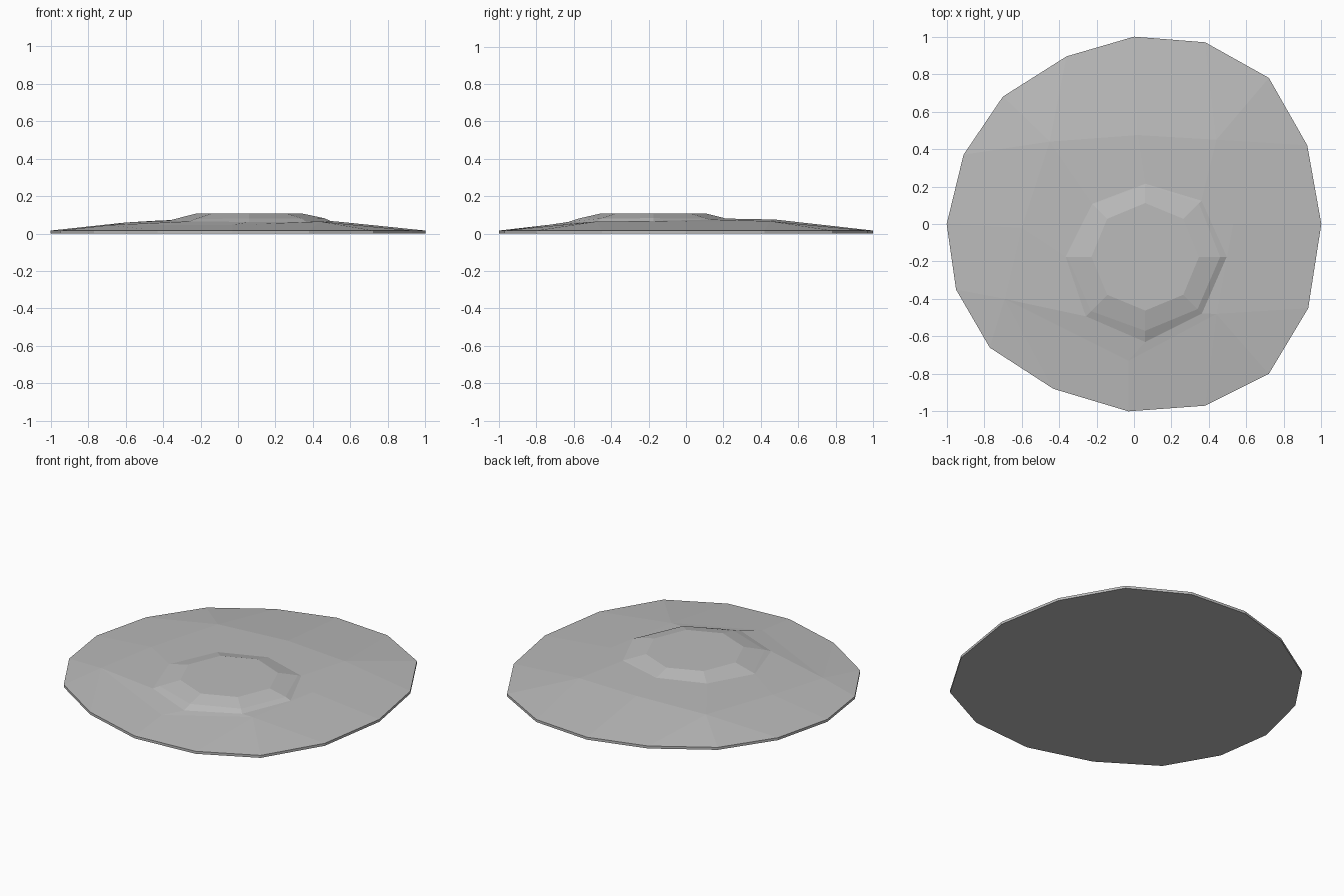
import bpy
import bmesh
from math import cos, sin, pi

old = bpy.data.objects.get("Cube")
if old:
    bpy.data.objects.remove(old, do_unlink=True)

# One flat stone grey
stone = bpy.data.materials.new("stone grey")
stone.use_nodes = True
GREY = (0.5, 0.5, 0.5, 1)
stone.diffuse_color = GREY
stone.node_tree.nodes["Principled BSDF"].inputs["Base Color"].default_value = GREY

# Rim outline and shoulder ring, both counter-clockwise from +x
OUTLINE = [(1, 0), (.925, .42), (.72, .78), (.38, .97),
           (0, 1), (-.36, .895), (-.7, .68), (-.91, .37),
           (-1, 0), (-.95, -.35), (-.77, -.66), (-.43, -.88),
           (-.03, -1), (.38, -.97), (.72, -.8), (.93, -.45)]
SHOULDER = [(.53, 0, .064), (.44, .45, .066), (.02, .475, .075), (-.45, .44, .068),
            (-.6, -.02, .059), (-.69, -.4, .045), (-.03, -.73, .047), (.44, -.48, .064)]
RIM_HEIGHT = .016
CENTRE_X, CENTRE_Y = .06, -.175


def octagon(bm, radii, heights):
    """Eight-sided ring around the raised platform."""
    ring = []
    for i, (radius, height) in enumerate(zip(radii, heights)):
        angle = i * pi / 4
        ring.append(bm.verts.new((CENTRE_X + radius * cos(angle),
                                  CENTRE_Y + radius * sin(angle), height)))
    return ring


def bridge(bm, outer, inner):
    """Join two rings of equal length with quads."""
    count = len(outer)
    for i in range(count):
        j = (i + 1) % count
        bm.faces.new((outer[i], outer[j], inner[j], inner[i]))


def finish(bm, name):
    bmesh.ops.recalc_face_normals(bm, faces=bm.faces)
    mesh = bpy.data.meshes.new(name)
    bm.to_mesh(mesh)
    bm.free()
    mesh.materials.append(stone)
    bpy.context.collection.objects.link(bpy.data.objects.new(name, mesh))


# Low mound: flat base, thin rim, sloping skirt, shoulder, platform foot and top
bm = bmesh.new()
base = [bm.verts.new((x, y, 0)) for x, y in OUTLINE]
rim = [bm.verts.new((x, y, RIM_HEIGHT)) for x, y in OUTLINE]
shoulder = [bm.verts.new(point) for point in SHOULDER]
bm.faces.new(base[::-1])
bridge(bm, base, rim)

# Skirt: even shoulder points meet one rim point, odd ones fan out to three
for i in range(len(shoulder)):
    j = (i + 1) % len(shoulder)
    a, b = rim[2 * i], rim[2 * i + 1]
    if i % 2:
        after = rim[(2 * i + 2) % len(rim)]
        bm.faces.new((shoulder[i], rim[2 * i - 1], a))
        bm.faces.new((shoulder[i], a, b))
        bm.faces.new((shoulder[i], b, after, shoulder[j]))
    else:
        bm.faces.new((shoulder[i], a, b, shoulder[j]))

# Raised platform with a steeper lower lip on its low side
foot = octagon(bm, [.435, .424, .39, .4, .425, .449, .455, .428],
               [.067, .075, .08, .078, .07, .065, .062, .063])
lip = octagon(bm, [.4, .405, .385, .395, .415, .41, .395, .395],
              [.082, .08, .081, .079, .073, .077, .081, .081])
top = octagon(bm, [.287] * 8, [.106] * 8)
bridge(bm, shoulder, foot)
bridge(bm, foot, lip)
bridge(bm, lip, top)
bm.faces.new(top)
finish(bm, "mound_with_platform")
